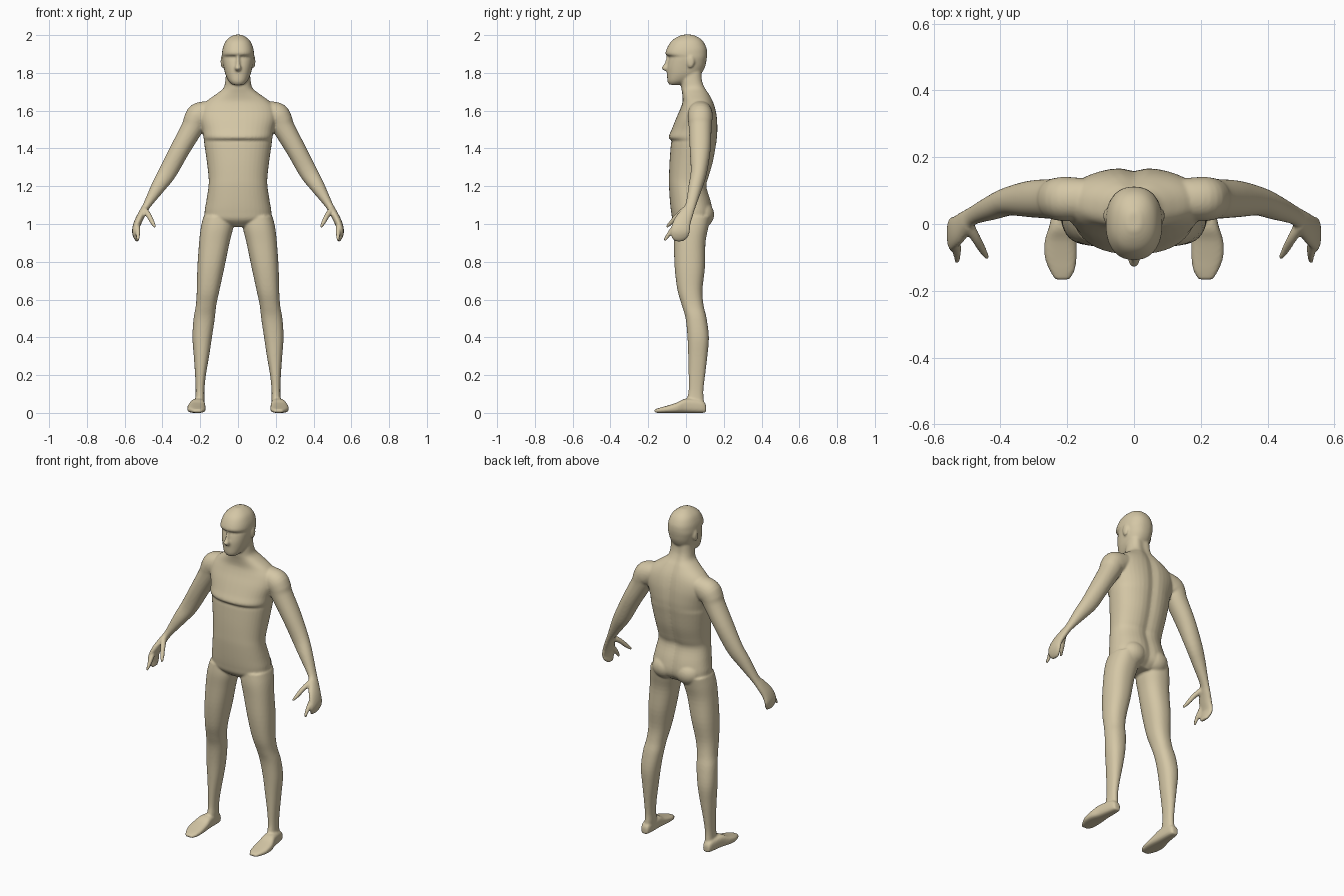
import bpy
import bmesh
import math
from mathutils import Matrix, Vector

if "Cube" in bpy.data.objects:
    bpy.data.objects.remove(bpy.data.objects["Cube"])

bm = bmesh.new()
SEGMENTS = 40


def refine(rows, steps=4):
    """Insert rows along a smooth spline through the given rows."""
    padded = [rows[0]] + list(rows) + [rows[-1]]
    out = []
    for a, b, c, d in zip(padded, padded[1:], padded[2:], padded[3:]):
        for i in range(steps):
            t = i / steps
            out.append([
                q + t / 2 * (r - p + t * (2 * p - 5 * q + 4 * r - s + t * (3 * (q - r) + s - p)))
                for p, q, r, s in zip(a, b, c, d)])
    return out + [list(rows[-1])]


def outline(power):
    """Unit superellipse; a higher power is boxier."""
    points = []
    for i in range(SEGMENTS):
        angle = math.tau * i / SEGMENTS
        c, s = math.cos(angle), math.sin(angle)
        points.append((math.copysign(abs(c) ** (2 / power), c),
                       math.copysign(abs(s) ** (2 / power), s)))
    return points


def loft(rings, mirrored):
    """Skin a closed solid over rings of points, on one or both sides."""
    for side in ((1, -1) if mirrored else (1,)):
        loops = [[bm.verts.new((p.x * side, p.y, p.z)) for p in ring] for ring in rings]
        for low, high in zip(loops, loops[1:]):
            for i in range(SEGMENTS):
                j = (i + 1) % SEGMENTS
                bm.faces.new((low[i], low[j], high[j], high[i]))
        bm.faces.new(loops[0])
        bm.faces.new(loops[-1])


def stack(rows, axis="z", power=2.3, mirrored=False, groove=0):
    """Rows of (position, x min, x max, depth min, depth max) along an axis."""
    rings = []
    for pos, x0, x1, d0, d1 in refine(rows):
        ring = []
        for c, s in outline(power):
            x = (x0 + x1) / 2 + c * (x1 - x0) / 2
            d = (d0 + d1) / 2 + s * (d1 - d0) / 2
            if s > 0:
                d -= groove * math.exp(-(x / 0.03) ** 2)
            ring.append(Vector((x, d, pos) if axis == "z" else (x, pos, d)))
        rings.append(ring)
    loft(rings, mirrored)


def symmetric(rows):
    return [(z, -w, w, front, back) for z, w, front, back in rows]


def tube(rows):
    """Mirrored limb; rows of (x, y, z, radius across, radius along y)."""
    rows = refine(rows)
    rings = []
    for i, (x, y, z, across, along) in enumerate(rows):
        before, after = rows[max(i - 1, 0)], rows[min(i + 1, len(rows) - 1)]
        tangent = (Vector(after[:3]) - Vector(before[:3])).normalized()
        v = Vector((0, 1, 0))
        v = (v - tangent * v.dot(tangent)).normalized()
        u = v.cross(tangent)
        rings.append([Vector((x, y, z)) + u * c * across + v * s * along
                      for c, s in outline(2.1)])
    loft(rings, True)


def ellipsoids(center, radii):
    """Mirrored pair of ellipsoids."""
    for side in (1, -1):
        place = Matrix.Translation((center[0] * side, center[1], center[2]))
        bmesh.ops.create_uvsphere(bm, u_segments=24, v_segments=16, radius=1,
                                  matrix=place @ Matrix.Diagonal((*radii, 1)))


# Torso and neck, with a spine groove and a ledge under the chest
stack(symmetric([
    (.985, .06, -.03, .1),
    (1.02, .165, -.068, .135),
    (1.06, .177, -.078, .145),
    (1.12, .168, -.085, .135),
    (1.2, .156, -.09, .112),
    (1.25, .156, -.09, .124),
    (1.33, .165, -.087, .147),
    (1.42, .178, -.08, .163),
    (1.44, .18, -.077, .166),
    (1.46, .183, -.092, .168),
    (1.5, .19, -.076, .17),
    (1.56, .205, -.052, .167),
    (1.61, .2, -.03, .158),
    (1.65, .167, -.018, .145),
    (1.69, .112, -.02, .125),
    (1.72, .077, -.025, .107),
    (1.76, .067, -.028, .093),
    (1.82, .062, -.028, .09),
]), groove=.012)

# Buttocks
ellipsoids((.078, .085, 1.05), (.076, .064, .068))

# Head, with chin, eye hollow and brow
stack(symmetric([
    (1.737, .028, -.088, -.03),
    (1.755, .048, -.098, .02),
    (1.79, .066, -.1, .075),
    (1.83, .076, -.1, .1),
    (1.87, .083, -.092, .109),
    (1.885, .084, -.088, .111),
    (1.9, .085, -.108, .112),
    (1.93, .081, -.101, .109),
    (1.965, .067, -.08, .092),
    (1.987, .046, -.052, .068),
    (2.002, .02, -.02, .035),
]))

# Nose
stack(symmetric([
    (1.89, .008, -.102, -.07),
    (1.85, .011, -.114, -.07),
    (1.825, .018, -.129, -.07),
    (1.81, .013, -.112, -.07),
]))

# Ears
ellipsoids((.083, .025, 1.86), (.009, .02, .034))

# Arms and mitten hands
tube([
    (.13, .075, 1.6, .055, .06),
    (.2, .075, 1.575, .07, .066),
    (.225, .075, 1.55, .063, .064),
    (.243, .075, 1.508, .058, .06),
    (.307, .075, 1.395, .052, .055),
    (.372, .068, 1.275, .048, .043),
    (.422, .05, 1.197, .038, .037),
    (.482, .025, 1.1, .021, .028),
    (.505, .005, 1.06, .02, .036),
    (.53, -.02, 1.01, .02, .046),
    (.545, -.03, .965, .016, .05),
    (.54, -.035, .93, .013, .043),
    (.53, -.035, .909, .008, .022),
])

# Thumbs
tube([
    (.495, -.005, 1.075, .016, .018),
    (.472, -.045, 1.045, .014, .014),
    (.455, -.075, 1.012, .012, .012),
    (.438, -.103, .983, .007, .007),
])

# Index fingers
tube([
    (.535, -.045, 1, .015, .015),
    (.53, -.08, .96, .013, .013),
    (.53, -.115, .912, .007, .007),
])

# Legs
stack([
    (1.04, .025, .183, -.06, .13),
    (.98, .026, .197, -.066, .118),
    (.9, .045, .206, -.064, .103),
    (.77, .072, .215, -.06, .1),
    (.65, .098, .218, -.045, .087),
    (.57, .115, .223, -.022, .093),
    (.5, .123, .235, -.002, .109),
    (.4, .138, .241, .008, .121),
    (.3, .153, .234, .012, .113),
    (.2, .17, .227, .014, .101),
    (.12, .178, .224, .014, .092),
    (.07, .178, .226, .005, .094),
    (.02, .182, .23, 0, .098),
], mirrored=True)

# Feet
stack([
    (.106, .19, .226, .003, .04),
    (.085, .18, .235, 0, .065),
    (0, .175, .252, 0, .075),
    (-.05, .172, .267, 0, .054),
    (-.1, .172, .267, 0, .038),
    (-.14, .178, .252, 0, .027),
    (-.167, .194, .236, .001, .018),
], axis="y", power=3, mirrored=True)

# Fuse all parts into one skin
bmesh.ops.recalc_face_normals(bm, faces=bm.faces)
mesh = bpy.data.meshes.new("body")
bm.to_mesh(mesh)
bm.free()
body = bpy.data.objects.new("body", mesh)
bpy.context.scene.collection.objects.link(body)
bpy.context.view_layer.objects.active = body
body.select_set(True)

fuse = body.modifiers.new("fuse", "REMESH")
fuse.mode = "VOXEL"
fuse.voxel_size = .006
soften = body.modifiers.new("soften", "SMOOTH")
soften.factor = .5
soften.iterations = 4
for name in ("fuse", "soften"):
    bpy.ops.object.modifier_apply(modifier=name)
bpy.ops.object.shade_smooth()

# Single skin colour
skin = bpy.data.materials.new("tan skin")
color = (.66, .57, .38, 1)
skin.diffuse_color = color
skin.use_nodes = True
skin.node_tree.nodes["Principled BSDF"].inputs["Base Color"].default_value = color
body.data.materials.clear()
body.data.materials.append(skin)
